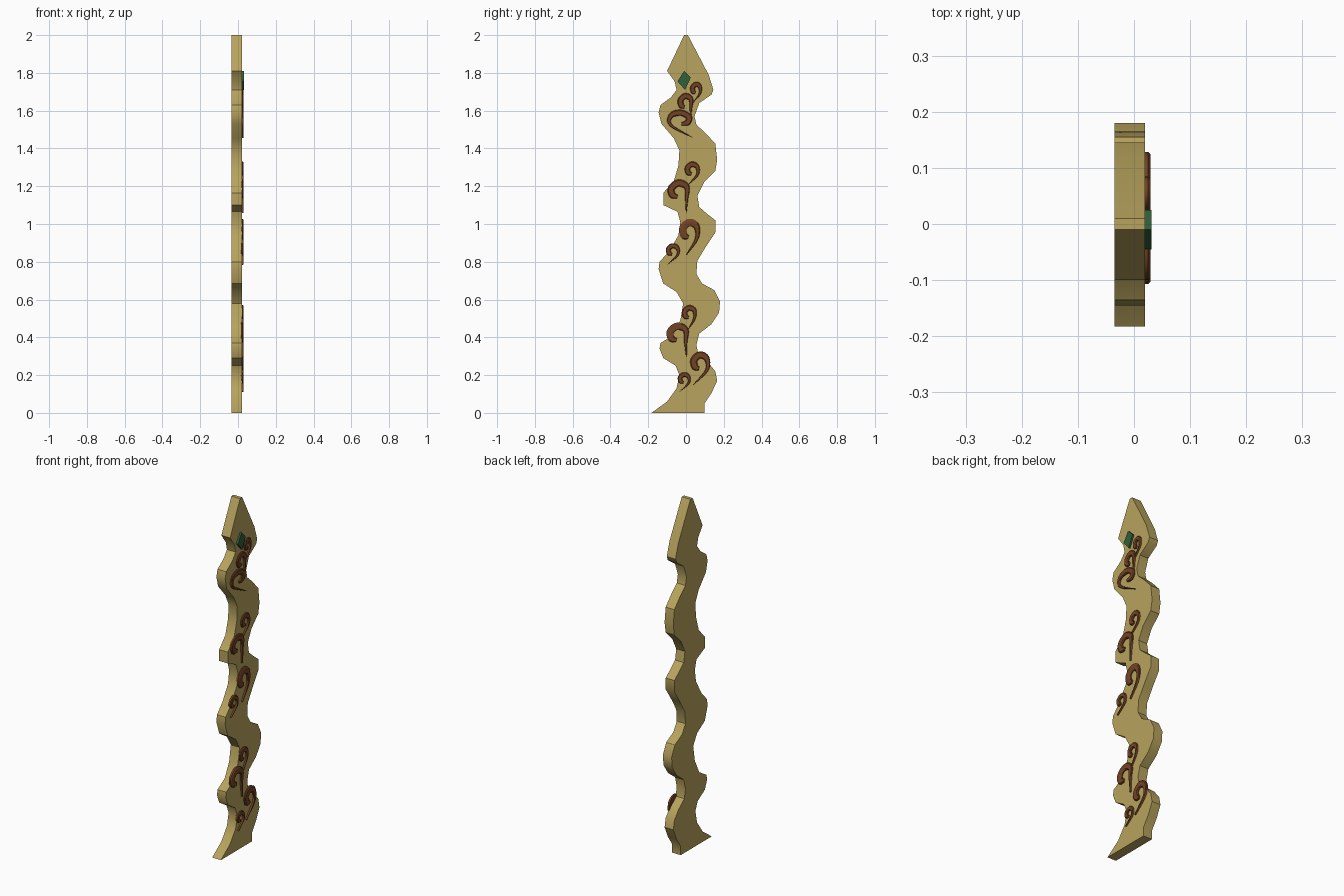
import bpy
import bmesh
from mathutils import Vector

cube = bpy.data.objects.get("Cube")
if cube:
    bpy.data.objects.remove(cube, do_unlink=True)


def make_material(name, colour):
    mat = bpy.data.materials.new(name)
    mat.use_nodes = True
    rgba = (*colour, 1.0)
    mat.diffuse_color = rgba
    mat.node_tree.nodes["Principled BSDF"].inputs["Base Color"].default_value = rgba
    return mat


khaki = make_material("khaki wood", (0.48, 0.37, 0.11))
brown = make_material("brown carving", (0.17, 0.055, 0.018))
green = make_material("green gem", (0.03, 0.115, 0.04))


def finish(bm, name, mat, angle=0.6):
    """Turn a bmesh into a smooth shaded object with sharp corners kept."""
    bmesh.ops.recalc_face_normals(bm, faces=bm.faces)
    mesh = bpy.data.meshes.new(name)
    bm.to_mesh(mesh)
    bm.free()
    mesh.materials.append(mat)
    obj = bpy.data.objects.new(name, mesh)
    bpy.context.collection.objects.link(obj)
    bpy.ops.object.select_all(action="DESELECT")
    obj.select_set(True)
    bpy.context.view_layer.objects.active = obj
    bpy.ops.object.shade_smooth_by_angle(angle=angle)
    return obj


def slab(name, outline, back, front, mat):
    """Extrude an outline of (y, z) points from x = back to x = front."""
    bm = bmesh.new()
    face = bm.faces.new([bm.verts.new((back, y, z)) for y, z in outline])
    moved = bmesh.ops.extrude_face_region(bm, geom=[face], use_keep_orig=True)["geom"]
    verts = [g for g in moved if isinstance(g, bmesh.types.BMVert)]
    bmesh.ops.translate(bm, verts=verts, vec=(front - back, 0, 0))
    return finish(bm, name, mat)


def spline(points, steps):
    """Sample a Catmull-Rom curve through the points."""
    pts = [Vector(p) for p in points]
    pts = [2 * pts[0] - pts[1]] + pts + [2 * pts[-1] - pts[-2]]
    result = []
    for a, b, c, d in zip(pts, pts[1:], pts[2:], pts[3:]):
        for i in range(steps):
            t = i / steps
            result.append(0.5 * (2 * b + (c - a) * t + (2 * a - 5 * b + 4 * c - d) * t**2
                                 + (3 * b - a - 3 * c + d) * t**3))
    return result + [pts[-2]]


# Wavy blade: both edges run from the tip to the foot, in hundredths
front_edge = [
    (-1, 200), (-10, 181), (-6, 175.5), (-5, 171), (-8, 167), (-13.5, 163),
    (-14.5, 159), (-13, 153), (-6.5, 145.5), (-3.5, 139), (-4, 131), (-6.5, 122.5),
    (-12, 116.5), (-12, 110), (-4.5, 106.5), (-3, 101), (-4, 94), (-9, 85.5),
    (-14, 80), (-14.5, 76), (-12, 68.5), (-5, 64), (-1.5, 58), (-3, 49),
    (-7, 41), (-13.5, 37), (-14, 34), (-12, 29), (-5.5, 25), (-3.5, 20),
    (-5, 13), (-10, 6), (-18.3, 0)]
back_edge = [
    (1, 200), (12, 179), (14.5, 171), (13.5, 168.5), (7, 164), (4.5, 157), (5.5, 152.5),
    (10, 148.5), (15.5, 142.5), (16.5, 134), (15.5, 128), (9.5, 122), (6, 115),
    (7, 109), (11, 105.5), (15.5, 102), (15.5, 95.5), (10.5, 88), (6, 80.5),
    (5.5, 73.5), (8.5, 68.5), (15, 65), (18, 59), (17.5, 53), (13.5, 47),
    (7, 42), (5.5, 36), (6.5, 31), (11.5, 27), (15.5, 22), (16.5, 17),
    (13.5, 10.5), (9.8, 5), (9.8, 0)]
outline = [(y / 100, z / 100) for y, z in front_edge + back_edge[::-1]]
slab("wavy_blade", outline, -0.035, 0.02, khaki)

# Diamond gem near the tip
slab("diamond_gem", [(-0.01, 1.81), (0.025, 1.775), (-0.005, 1.71), (-0.045, 1.755)],
     0.015, 0.031, green)


def swirl(name, y, z, width, height, tail):
    """Tapered hook that fills a box; a negative width mirrors it."""
    hook = [(0.42, 0.5), (0.2, 0.55), (0.14, 0.75), (0.45, 0.91),
            (0.82, 0.8), (0.82, 0.45), (tail, 0)]
    path = spline([(y + (u - 0.5) * width, z + (v - 0.5) * height) for u, v in hook], 5)
    thick = 0.09 * height + 0.003
    bm = bmesh.new()
    rings = []
    last = len(path) - 1
    for i, p in enumerate(path):
        along = (path[min(i + 1, last)] - path[max(i - 1, 0)]).normalized()
        side = Vector((-along.y, along.x))
        t = i / last
        # Rounded head, then a long taper to the pointed tail
        r = thick * min(1, 0.5 + 3 * t, 0.08 + 2.2 * (1 - t))
        rings.append([bm.verts.new((x, *(p + side * r * s)))
                      for x, s in ((0.015, -1), (0.025, -1), (0.029, -0.7),
                                   (0.029, 0.7), (0.025, 1), (0.015, 1))])
    count = len(rings[0])
    for a, b in zip(rings, rings[1:]):
        for k in range(count):
            n = (k + 1) % count
            bm.faces.new((a[k], a[n], b[n], b[k]))
    bm.faces.new(rings[0])
    bm.faces.new(rings[-1])
    finish(bm, name, brown)


# Carved swirls: centre y, centre z, width, height, tail position
swirls = [
    (0.055, 1.695, 0.055, 0.11, 0.15), (0.0, 1.62, 0.08, 0.14, 0.8),
    (-0.035, 1.53, -0.14, 0.145, 0.0), (0.035, 1.265, 0.075, 0.125, 0.1),
    (-0.035, 1.145, 0.12, 0.175, 0.8), (0.022, 0.93, 0.105, 0.19, 0.3),
    (-0.068, 0.84, 0.07, 0.11, 0.05), (0.02, 0.505, 0.075, 0.125, 0.4),
    (-0.04, 0.385, 0.12, 0.18, 0.85), (0.078, 0.235, 0.1, 0.175, 0.1),
    (-0.008, 0.162, 0.065, 0.1, 0.1)]
for index, box in enumerate(swirls, 1):
    swirl(f"carved_swirl_{index}", *box)
